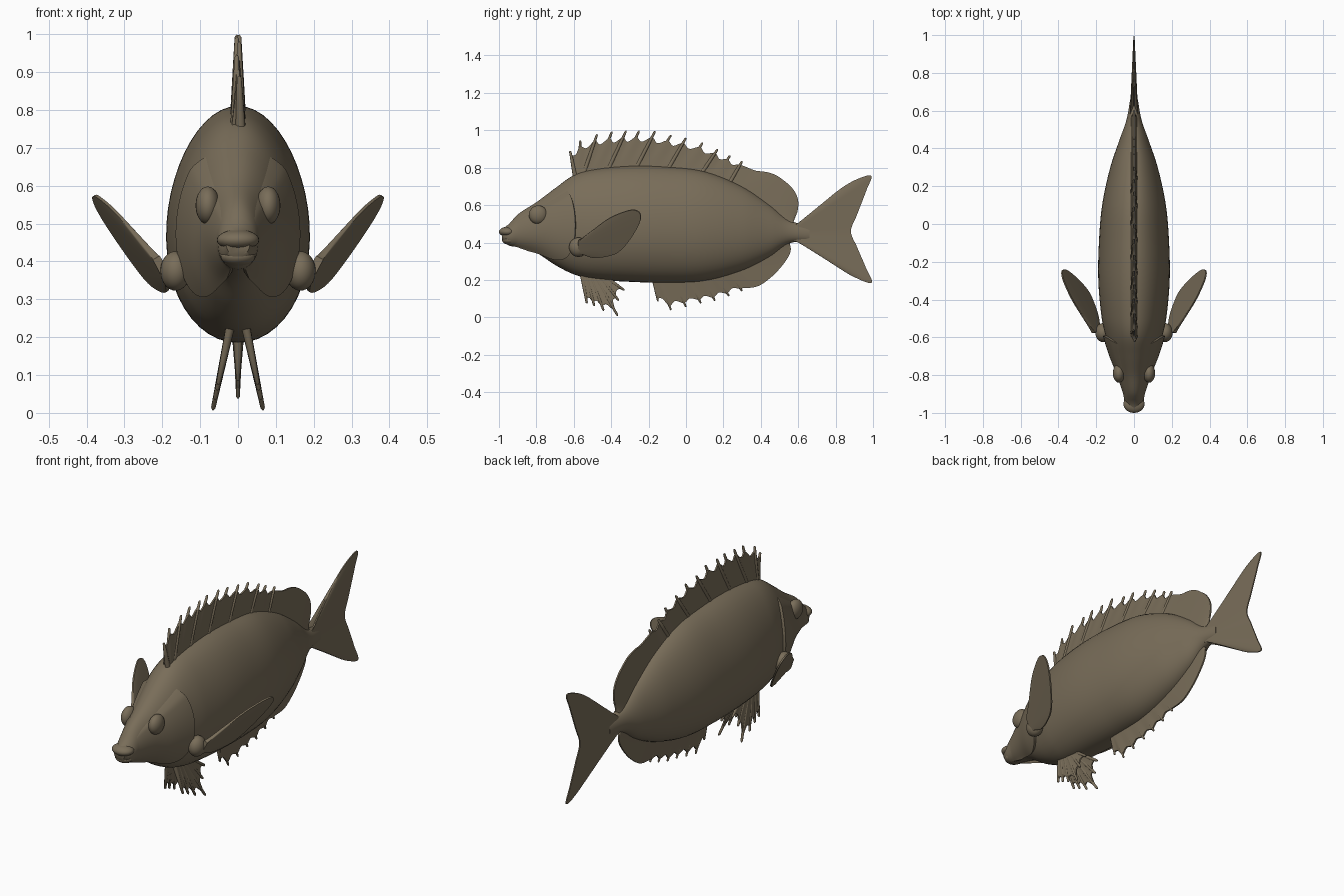
import bpy, bmesh, math
from mathutils import Vector

if "Cube" in bpy.data.objects:
    bpy.data.objects.remove(bpy.data.objects["Cube"])

mat = bpy.data.materials.new("olive brown")
mat.diffuse_color = (0.19, 0.153, 0.1, 1)
mat.use_nodes = True
mat.node_tree.nodes["Principled BSDF"].inputs["Base Color"].default_value = mat.diffuse_color


def finish(name, verts, faces, mirror=False, angle=50):
    me = bpy.data.meshes.new(name)
    me.from_pydata([tuple(v) for v in verts], [], faces)
    bm = bmesh.new()
    bm.from_mesh(me)
    bmesh.ops.remove_doubles(bm, verts=bm.verts, dist=1e-5)
    bmesh.ops.recalc_face_normals(bm, faces=bm.faces)
    bm.to_mesh(me)
    bm.free()
    me.materials.append(mat)
    ob = bpy.data.objects.new(name, me)
    bpy.context.collection.objects.link(ob)
    bpy.ops.object.select_all(action='DESELECT')
    ob.select_set(True)
    bpy.context.view_layer.objects.active = ob
    bpy.ops.object.shade_smooth_by_angle(angle=math.radians(angle))
    if mirror:
        ob.modifiers.new("Mirror", 'MIRROR').use_mirror_merge = False
    return ob


def grid(rows, closed=False):
    n = len(rows[0])
    f = []
    for i in range(len(rows) - 1):
        for j in range(n if closed else n - 1):
            k = (j + 1) % n
            f.append((i * n + j, i * n + k, (i + 1) * n + k, (i + 1) * n + j))
    return [v for r in rows for v in r], f


def table(keys, x):
    # smooth interpolation through rows of (x, a, b, ...)
    x = min(max(x, keys[0][0]), keys[-1][0])
    i = 0
    while i < len(keys) - 2 and x > keys[i + 1][0]:
        i += 1
    def slope(k, c):
        a, b = keys[max(k - 1, 0)], keys[min(k + 1, len(keys) - 1)]
        return (b[c] - a[c]) / (b[0] - a[0])
    p, q = keys[i], keys[i + 1]
    h = q[0] - p[0]
    t = (x - p[0]) / h
    return [(2*t**3 - 3*t*t + 1) * p[c] + (t**3 - 2*t*t + t) * h * slope(i, c)
            + (3*t*t - 2*t**3) * q[c] + (t**3 - t*t) * h * slope(i + 1, c)
            for c in range(1, len(p))]


def curve(pts, n):
    keys = [(i, *p) for i, p in enumerate(pts)]
    return [Vector(table(keys, (len(pts) - 1) * i / (n - 1))) for i in range(n)]


# Body stations: y, top, bottom, half width
BODY = [(-.985, .475, .415, .03), (-.95, .495, .385, .048), (-.9, .55, .375, .057),
        (-.8, .615, .345, .085), (-.7, .69, .28, .12), (-.6, .76, .23, .148),
        (-.5, .79, .205, .17), (-.3, .81, .19, .188), (-.1, .805, .185, .185),
        (.1, .78, .195, .168), (.3, .70, .25, .125), (.45, .60, .325, .075),
        (.55, .52, .395, .04), (.66, .49, .405, .02)]


def skin(y, phi, off=0):
    top, bot, w = table(BODY, y)
    c, s = math.cos(phi), math.sin(phi)
    return Vector(((w * (1 - .1 * s) + off) * c, y, (top + bot) / 2 + ((top - bot) / 2 + off) * s))


rows = [[skin(-.985 + 1.645 * i / 90, math.tau * j / 48) for j in range(48)] for i in range(91)]
v, f = grid(rows, True)
f += [tuple(range(48)), tuple(range(90 * 48, 91 * 48))]
finish("body", v, f)

# Gill covers with jaw line
EDGE = [(-78, -.9), (-60, -.74), (-45, -.65), (-25, -.605), (0, -.592), (25, -.605), (52, -.64)]
rows = []
for i in range(41):
    deg = -78 + 130 * i / 40
    end = table(EDGE, deg)[0]
    fade = min(1, (52 - deg) / 18, (deg + 78) / 6)
    row = []
    for j in range(25):
        u = j / 24
        off = -.004 + .018 * fade * u ** .7
        row.append(skin(-.94 + (end + .94) * u, math.radians(deg), off))
    row.append(skin(end + .006, math.radians(deg), -.015))
    rows.append(row)
finish("gill_cover", *grid(rows), mirror=True)


def ellipsoid(name, c, r, mirror=False):
    rows = [[(c[0] + r[0] * math.sin(a) * math.cos(b), c[1] + r[1] * math.sin(a) * math.sin(b),
              c[2] + r[2] * math.cos(a)) for b in [math.tau * j / 28 for j in range(28)]]
            for a in [math.pi * i / 16 for i in range(17)]]
    finish(name, *grid(rows, True), mirror=mirror)


# Eyes, lips, fleshy fin roots
ellipsoid("eye", (.08, -.79, .548), (.032, .05, .05), True)
ellipsoid("upper_lip", (0, -.953, .457), (.056, .047, .027))
ellipsoid("lower_lip", (0, -.943, .413), (.046, .04, .025))
ellipsoid("pectoral_root", (.165, -.575, .375), (.04, .05, .052), True)


def fin(name, base, edge, n, th0, th1, normal=(1, 0, 0), mirror=False, m=10):
    # tapered sheet from a base curve to an outer edge curve
    nv = Vector(normal).normalized()
    rows = []
    for a, b in zip(curve(base, n), curve(edge, n)):
        half = [(a.lerp(b, k / m), th0 + (th1 - th0) * k / m) for k in range(m + 1)]
        rows.append([p + nv * t / 2 for p, t in half] + [p - nv * t / 2 for p, t in half[::-1]])
    v, f = grid(rows, True)
    w = 2 * m + 2
    f += [tuple(range(w)), tuple(range((n - 1) * w, n * w))]
    finish(name, v, f, mirror)


def spines(name, pairs, r0, r1, mirror=False):
    # tapered rods with rounded tips
    V, F = [], []
    for a, b in pairs:
        d = (b - a).normalized()
        p = d.orthogonal().normalized()
        q = d.cross(p)
        rows = []
        for t, r in ((0, r0), (.5, (r0 + r1) / 2), (.97, r1), (1, r1 * .4)):
            rows.append([a.lerp(b, t) + (p * math.cos(k) + q * math.sin(k)) * r
                         for k in [math.tau * j / 10 for j in range(10)]])
        v, f = grid(rows, True)
        f.append(tuple(range(30, 40)))
        F += [tuple(i + len(V) for i in g) for g in f]
        V += v
    finish(name, V, F, mirror)


def scallop(pairs, hi, lo):
    # membrane outline dipping between neighbouring spines
    base, edge = [], []
    for i, (a, b) in enumerate(pairs):
        base.append(a)
        edge.append(a.lerp(b, hi))
        if i < len(pairs) - 1:
            c, d = pairs[i + 1]
            base.append((a + c) / 2)
            edge.append(((a + c) / 2).lerp((b + d) / 2, lo))
    return base, edge


def P(y, z, x=0):
    return Vector((x, y, z))


# Dorsal fin
tips = [(-.62, .89), (-.565, .945), (-.475, .98), (-.395, .993), (-.32, .998), (-.25, .998),
        (-.165, .996), (-.08, .975), (0, .96), (.09, .935), (.17, .9), (.235, .865), (.3, .835)]
roots = [-.59, -.575, -.55, -.49, -.42, -.35, -.27, -.19, -.1, -.01, .08, .16, .23]
back = lambda y: P(y, table(BODY, y)[0] - .02)
pairs = [(back(r), P(*t)) for r, t in zip(roots, tips)]
base, edge = scallop(pairs, .84, .72)
soft = [(.37, .785), (.41, .78), (.45, .772), (.49, .755), (.525, .73), (.56, .7), (.588, .66),
        (.6, .62), (.597, .57), (.58, .525)]
base += [back(.27 + .3 * i / 9) for i in range(10)]
edge += [P(*s) for s in soft]
fin("dorsal_fin", base, edge, 200, .036, .008)
spines("dorsal_spines", [(a + P(0, 0, .007 * (-1) ** i), b + P(0, 0, .003 * (-1) ** i))
                         for i, (a, b) in enumerate(pairs)], .014, .006)
spines("dorsal_soft_rays", [(base[-10 + i], edge[-10 + i]) for i in range(8)], .008, .004)

# Anal fin
tips = [(-.15, .085), (-.08, .038), (0, .055), (.08, .075), (.155, .088), (.23, .113), (.3, .14)]
roots = [-.17, -.14, -.07, .01, .09, .16, .23]
belly = lambda y: P(y, table(BODY, y)[1] + .02)
pairs = [(belly(r), P(*t)) for r, t in zip(roots, tips)]
base, edge = scallop(pairs, .86, .74)
base += [belly(.3 + .25 * i / 5) for i in range(6)]
edge += [P(.38, .165), (P(.45, .21)), P(.505, .265), P(.545, .32), P(.56, .36), P(.555, .395)]
fin("anal_fin", base, edge, 130, .032, .008)
spines("anal_spines", pairs, .013, .005)

# Pelvic fins
splay = lambda y, z: P(y, z, .022 + .21 * (.22 - z))
tips = [(-.53, .075), (-.49, .06), (-.44, .035), (-.365, .008), (-.36, .09), (-.33, .145)]
pairs = [(splay(-.555 + .022 * i, .225), splay(*t)) for i, t in enumerate(tips)]
base, edge = scallop(pairs, .86, .76)
fin("pelvic_fin", base, edge, 60, .022, .007, (1, 0, .2), True)
spines("pelvic_spines", pairs, .012, .006, True)

# Pectoral fins, leaf shaped and swept outward
lean = lambda y, z: P(y, z, .151 + .262 * y + .525 * z)
leaf = [(-.565, .415), (-.5, .465), (-.41, .53), (-.32, .568), (-.27, .573), (-.243, .55),
        (-.25, .5), (-.3, .415), (-.36, .35), (-.43, .325), (-.5, .32), (-.55, .34)]
stem = [lean(-.575, .41 - .065 * i / 11) for i in range(12)]
fin("pectoral_fin", stem, [lean(*p) for p in leaf], 70, .022, .008, (1, -.262, -.525), True)

# Tail fin: upper edge, forked rear edge, lower edge
fork = [(.62, .492), (.7, .575), (.8, .668), (.9, .732), (.99, .757), (.965, .68), (.915, .55),
        (.882, .46), (.915, .375), (.96, .27), (.993, .185), (.9, .215), (.8, .275), (.7, .345), (.62, .405)]
stem = [P(.57, .49 - .08 * i / 14) for i in range(15)]
fin("tail_fin", stem, [P(*p) for p in fork], 113, .045, .006)
